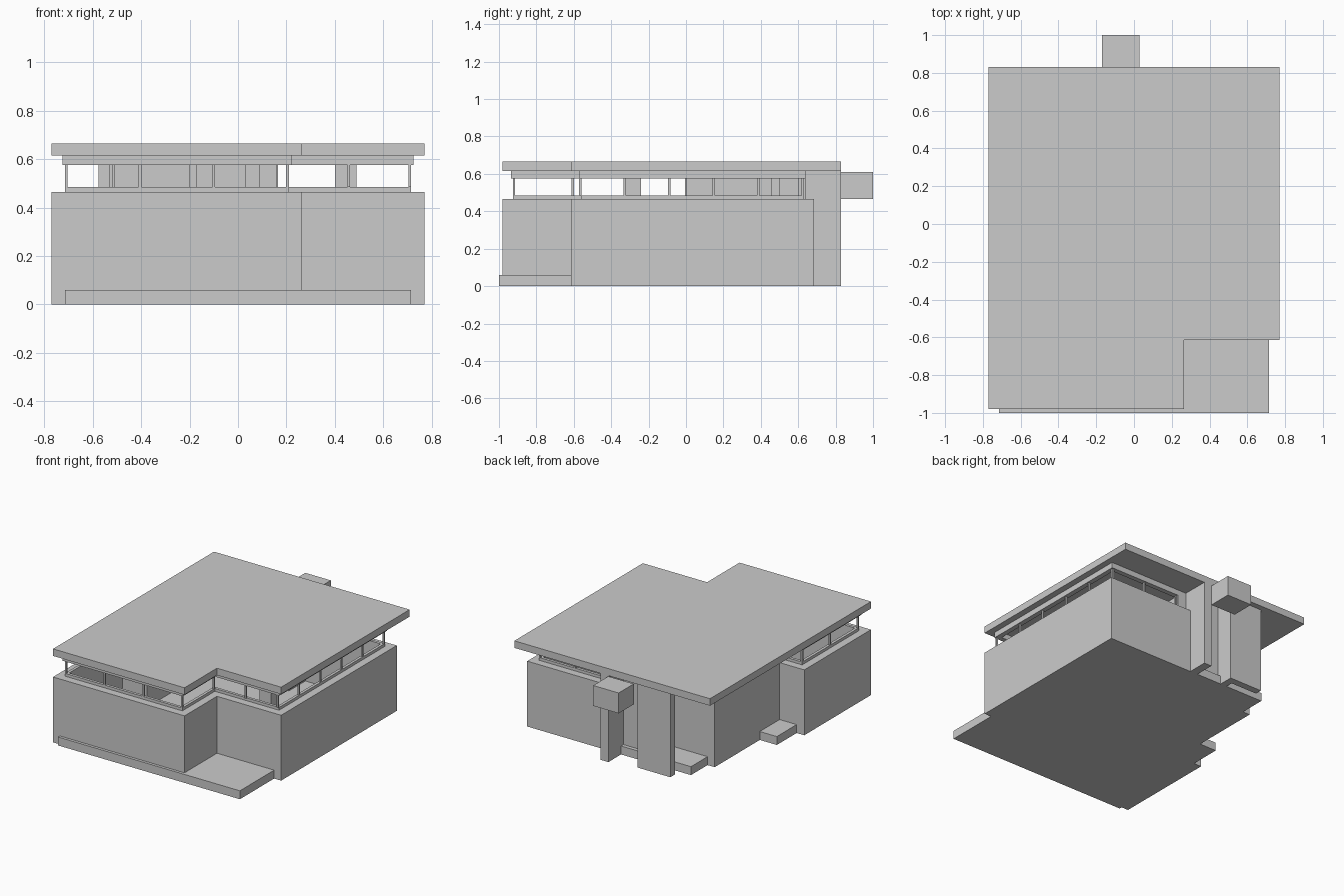
import bpy, bmesh
from mathutils import Vector

if "Cube" in bpy.data.objects:
    bpy.data.objects.remove(bpy.data.objects["Cube"])


def make_object(name, bm):
    bmesh.ops.recalc_face_normals(bm, faces=bm.faces)
    me = bpy.data.meshes.new(name)
    bm.to_mesh(me)
    bm.free()
    ob = bpy.data.objects.new(name, me)
    bpy.context.collection.objects.link(ob)
    return ob


def inset(outline, d):
    # move each edge of a counter-clockwise right-angled outline inward
    pts = [Vector(p) for p in outline]
    out = []
    for i, p in enumerate(pts):
        a = (p - pts[i - 1]).normalized()
        b = (pts[(i + 1) % len(pts)] - p).normalized()
        out.append(p + d * (Vector((-a.y, a.x)) + Vector((-b.y, b.x))))
    return out


def prism(name, outline, z0, z1):
    bm = bmesh.new()
    lo = [bm.verts.new((p[0], p[1], z0)) for p in outline]
    hi = [bm.verts.new((p[0], p[1], z1)) for p in outline]
    bm.faces.new(lo)
    bm.faces.new(hi)
    n = len(lo)
    for i in range(n):
        j = (i + 1) % n
        bm.faces.new((lo[i], lo[j], hi[j], hi[i]))
    return make_object(name, bm)


def ring(name, outline, d0, d1, z0, z1):
    # hollow band between two insets of the outline
    bm = bmesh.new()
    loops = [[bm.verts.new((p.x, p.y, z)) for p in inset(outline, d)]
             for d, z in ((d0, z0), (d0, z1), (d1, z1), (d1, z0))]
    n = len(outline)
    for k in range(4):
        a, b = loops[k], loops[(k + 1) % 4]
        for i in range(n):
            j = (i + 1) % n
            bm.faces.new((a[i], a[j], b[j], b[i]))
    return make_object(name, bm)


def box(name, x0, x1, y0, y1, z0, z1):
    return prism(name, [(x0, y0), (x1, y0), (x1, y1), (x0, y1)], z0, z1)


SILL, EAVE, TOP = 0.465, 0.615, 0.665
plan = [(-.77, -.98), (.265, -.98), (.265, -.615), (.77, -.615), (.77, .685),
        (.03, .685), (.03, .5), (-.576, .5), (-.576, -.23), (-.77, -.23)]

# Roof slab with the front corner cut away
prism("roof", plan[:4] + [(.77, .83), (-.77, .83)], EAVE, TOP)

# Hollow outer walls and floor
ring("outer_walls", plan, 0, .07, 0, SILL)
prism("floor", inset(plan, .07), 0, .06)

# Clerestory window band: sill rail and head beam
ring("window_sill_rail", plan, .055, .075, SILL, .485)
ring("window_head_beam", plan, .045, .08, .575, EAVE)

# Window posts, evenly spaced along each glazed side
runs = [((-.709, -.919), (.204, -.919), 3),
        ((.204, -.919), (.204, -.566), 1),
        ((.204, -.566), (.709, -.566), 2),
        ((.709, -.566), (.709, .624), 5),
        ((.709, .624), (.16, .624), 2),
        ((-.709, -.919), (-.709, -.291), 2),
        ((-.709, -.291), (-.515, -.291), 1),
        ((-.515, -.291), (-.515, 0), 1)]
placed = set()
for a, b, n in runs:
    for i in range(n + 1):
        x = round(a[0] + (b[0] - a[0]) * i / n, 3)
        y = round(a[1] + (b[1] - a[1]) * i / n, 3)
        if (x, y) not in placed:
            placed.add((x, y))
            box("window_post", x - .006, x + .006, y - .006, y + .006, .485, .575)

# Full-height wall parts around the rear entrance
prism("rear_upper_wall", [(-.576, 0), (-.53, 0), (-.53, .454), (-.2, .454),
                          (-.2, .5), (-.576, .5)], SILL, EAVE)
box("entry_fin", .03, .09, .5, .83, 0, EAVE)
box("fin_return", .09, .16, .6, .64, SILL, EAVE)
box("entry_door_wall", -.17, .03, .62, .66, 0, EAVE)
prism("entry_screen", [(-.43, .74), (-.22, .74), (-.22, .5), (-.17, .5),
                       (-.17, .79), (-.43, .79)], 0, EAVE)

# Box projecting over the rear entrance
box("entry_canopy_box", -.17, .03, .83, 1.0, SILL, .61)

# Low terrace slabs at front, rear and left
box("front_terrace", .265, .715, -1.0, -.615, 0, .06)
box("front_plinth", -.715, .265, -1.0, -.98, 0, .06)
box("rear_porch", -.52, .03, .5, .687, 0, .06)
box("side_porch", -.71, -.576, -.23, -.007, 0, .06)

# Interior column
box("interior_column", .4, .49, -.33, -.24, .06, EAVE)
